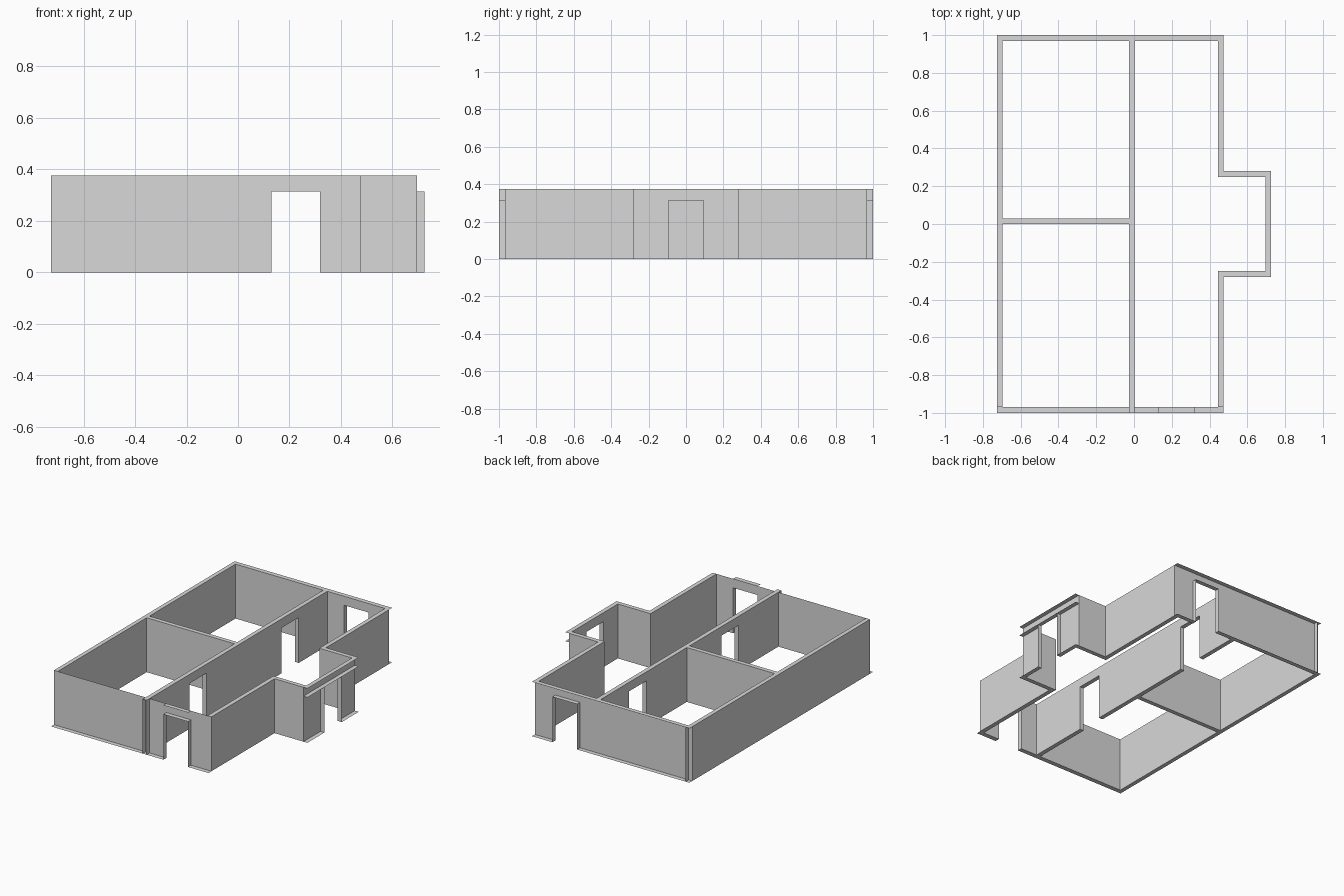
import bpy
import bmesh

if "Cube" in bpy.data.objects:
    bpy.data.objects.remove(bpy.data.objects["Cube"], do_unlink=True)

H = 0.375      # wall height
DOOR = 0.313   # door height
W = 0.188      # door width
IN = 0.968     # inner plane of the front and back walls

grey = bpy.data.materials.new("plaster_grey")
grey.use_nodes = True
COLOUR = (0.69, 0.69, 0.69, 1)
grey.diffuse_color = COLOUR
bsdf = grey.node_tree.nodes["Principled BSDF"]
bsdf.inputs["Base Color"].default_value = COLOUR
bsdf.inputs["Roughness"].default_value = 0.8


def finish(name, bm):
    mesh = bpy.data.meshes.new(name)
    bm.normal_update()
    bm.to_mesh(mesh)
    bm.free()
    mesh.materials.append(grey)
    obj = bpy.data.objects.new(name, mesh)
    bpy.context.collection.objects.link(obj)


def place(axis, along, across, z):
    """Point on a wall that runs along the given axis."""
    return (along, across, z) if axis == "x" else (across, along, z)


def elevation(bm, axis, across, a, b, doors=()):
    """One wall face with door notches, as a single outline."""
    pts = [(a, 0)]
    for d in sorted(doors):
        lo, hi = d - W / 2, d + W / 2
        pts += [(lo, 0), (lo, DOOR), (hi, DOOR), (hi, 0)]
    pts += [(b, 0), (b, H), (a, H)]
    return bm.faces.new([bm.verts.new(place(axis, u, across, z)) for u, z in pts])


def solid_wall(name, axis, c0, c1, a, b, doors=(), open_ends=False):
    """Wall from c0 to c1 in thickness and a to b in length."""
    bm = bmesh.new()
    face = elevation(bm, axis, c0, a, b, doors)
    ext = bmesh.ops.extrude_face_region(bm, geom=[face], use_keep_orig=True)
    verts = [g for g in ext["geom"] if isinstance(g, bmesh.types.BMVert)]
    bmesh.ops.translate(bm, verts=verts, vec=place(axis, 0, c1 - c0, 0))
    bmesh.ops.recalc_face_normals(bm, faces=bm.faces[:])
    if open_ends:
        i = "xy".index(axis)
        ends = [f for f in bm.faces
                if min(abs(f.calc_center_median()[i] - e) for e in (a, b)) < 1e-4]
        bmesh.ops.delete(bm, geom=ends, context="FACES")
    finish(name, bm)


def open_wall(name, axis, inner, outer, a, b, door, top, soffit):
    """Wall with an inner face, edge strips and door jambs, open outside."""
    bm = bmesh.new()
    elevation(bm, axis, inner, a, b, [door])
    lo, hi = door - W / 2, door + W / 2

    def strip(u0, u1, z):
        corners = [(u0, inner, z), (u0, outer, z), (u1, outer, z), (u1, inner, z)]
        bm.faces.new([bm.verts.new(place(axis, *c)) for c in corners])

    strip(a, lo, 0)                            # bottom strips
    strip(hi, b, 0)
    strip(*top, H)                             # top strip
    strip(*soffit, DOOR)                       # strip over the door
    for u in (lo, hi):                         # upright jambs
        bm.faces.new([bm.verts.new(place(axis, u, c, z)) for c, z in
                      ((inner, 0), (outer, 0), (outer, DOOR), (inner, DOOR))])
    finish(name, bm)


# Walls of the two rooms
solid_wall("right_long_wall", "y", -0.726, -0.697, -IN, IN)
solid_wall("room_divider", "x", 0, 0.03, -0.697, -0.027)
solid_wall("corridor_wall", "y", -0.027, 0.003, -1, IN, (-0.44, 0.563), True)

# Upright edge where the long wall's inner face passes the back wall
bm = bmesh.new()
elevation(bm, "y", -0.697, IN, 1)
finish("back_corner_edge", bm)

# Left side walls and the bay's short walls
for end, s in (("front", -1), ("back", 1)):
    lo, hi = sorted((s * 0.25, s * IN))
    solid_wall(end + "_left_wall", "y", 0.445, 0.475, lo, hi)
    lo, hi = sorted((s * 0.25, s * 0.28))
    solid_wall(end + "_bay_wall", "x", lo, hi, 0.475, 0.695)

# Doorway walls that are open on the outside
ENTRY = (0.225 - W / 2, 0.225 + W / 2)
open_wall("front_wall", "x", -IN, -1, -0.726, 0.475, 0.225, ENTRY, ENTRY)
open_wall("back_wall", "x", IN, 1, -0.726, 0.475, 0.225, (-0.726, 0.475), ENTRY)
open_wall("bay_door_wall", "y", 0.695, 0.725, -0.28, 0.28, 0,
          (-0.28, 0.28), (-0.28, 0.28))
